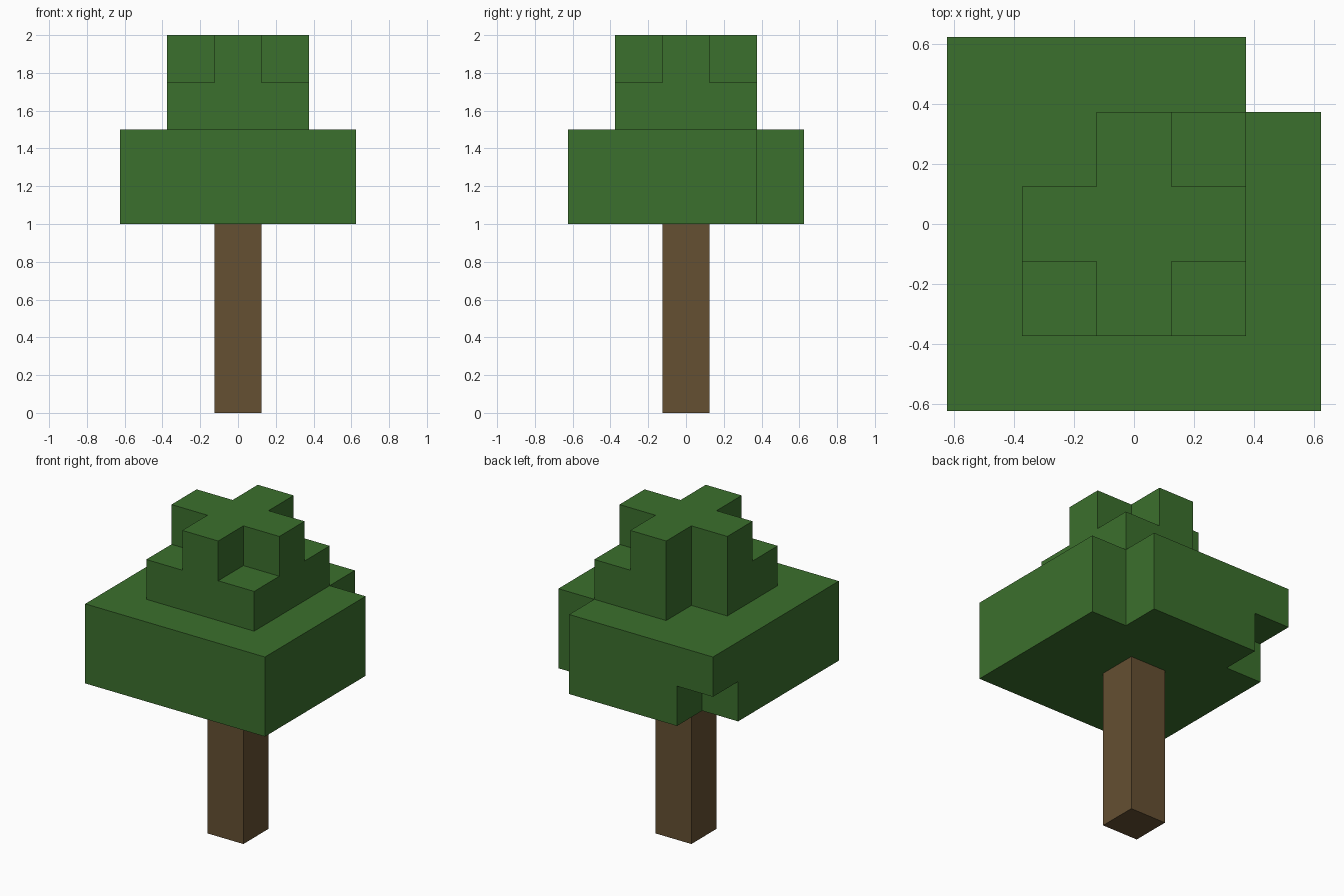
import bpy
import bmesh
from mathutils import Vector

cube = bpy.data.objects.get("Cube")
if cube:
    bpy.data.objects.remove(cube, do_unlink=True)

BLOCK = 0.25


def material(name, rgb):
    mat = bpy.data.materials.new(name)
    mat.use_nodes = True
    mat.diffuse_color = (*rgb, 1)
    mat.node_tree.nodes["Principled BSDF"].inputs["Base Color"].default_value = (*rgb, 1)
    return mat


def read_layers(layers, base):
    """Turn plan maps (rows run back to front) into filled block cells."""
    cells = set()
    for level, rows in enumerate(layers):
        half = len(rows) // 2
        for r, row in enumerate(rows):
            for c, mark in enumerate(row):
                if mark == "#":
                    cells.add((c - half, half - r, base + level))
    return cells


def block_object(name, cells, neighbours, mat):
    """Build a block shape, keeping only faces that are exposed."""
    bm = bmesh.new()
    for cell in cells:
        centre = Vector((cell[0], cell[1], cell[2] + 0.5))
        for axis in range(3):
            for sign in (-1, 1):
                n = Vector((0, 0, 0))
                n[axis] = sign
                if tuple(int(a + b) for a, b in zip(cell, n)) in neighbours:
                    continue
                u = Vector((0, 0, 0))
                u[(axis + 1) % 3] = 0.5
                v = n.cross(u)
                mid = centre + n / 2
                corners = (mid - u - v, mid + u - v, mid + u + v, mid - u + v)
                bm.faces.new([bm.verts.new(p * BLOCK) for p in corners])
    bmesh.ops.remove_doubles(bm, verts=bm.verts, dist=BLOCK / 100)
    mesh = bpy.data.meshes.new(name)
    bm.to_mesh(mesh)
    bm.free()
    mesh.materials.append(mat)
    obj = bpy.data.objects.new(name, mesh)
    bpy.context.collection.objects.link(obj)
    return obj


leaf_green = material("leaf green", (0.044, 0.162, 0.026))
bark_brown = material("bark brown", (0.130, 0.080, 0.032))

# Trunk: a single column of blocks
trunk = read_layers([["#"]] * 4, 0)

# Wide canopy: back corners trimmed
wide = read_layers([
    [".###.", "#####", "#####", "#####", "#####"],
    ["####.", "#####", "#####", "#####", "#####"],
], 4)

# Crown: a block with one trimmed corner, topped by a cross
crown = read_layers([
    [".##", "###", "###"],
    [".#.", "###", ".#."],
], 6)

tree = trunk | wide | crown
block_object("trunk", trunk, tree, bark_brown)
block_object("wide_canopy", wide, tree, leaf_green)
block_object("crown", crown, tree, leaf_green)
